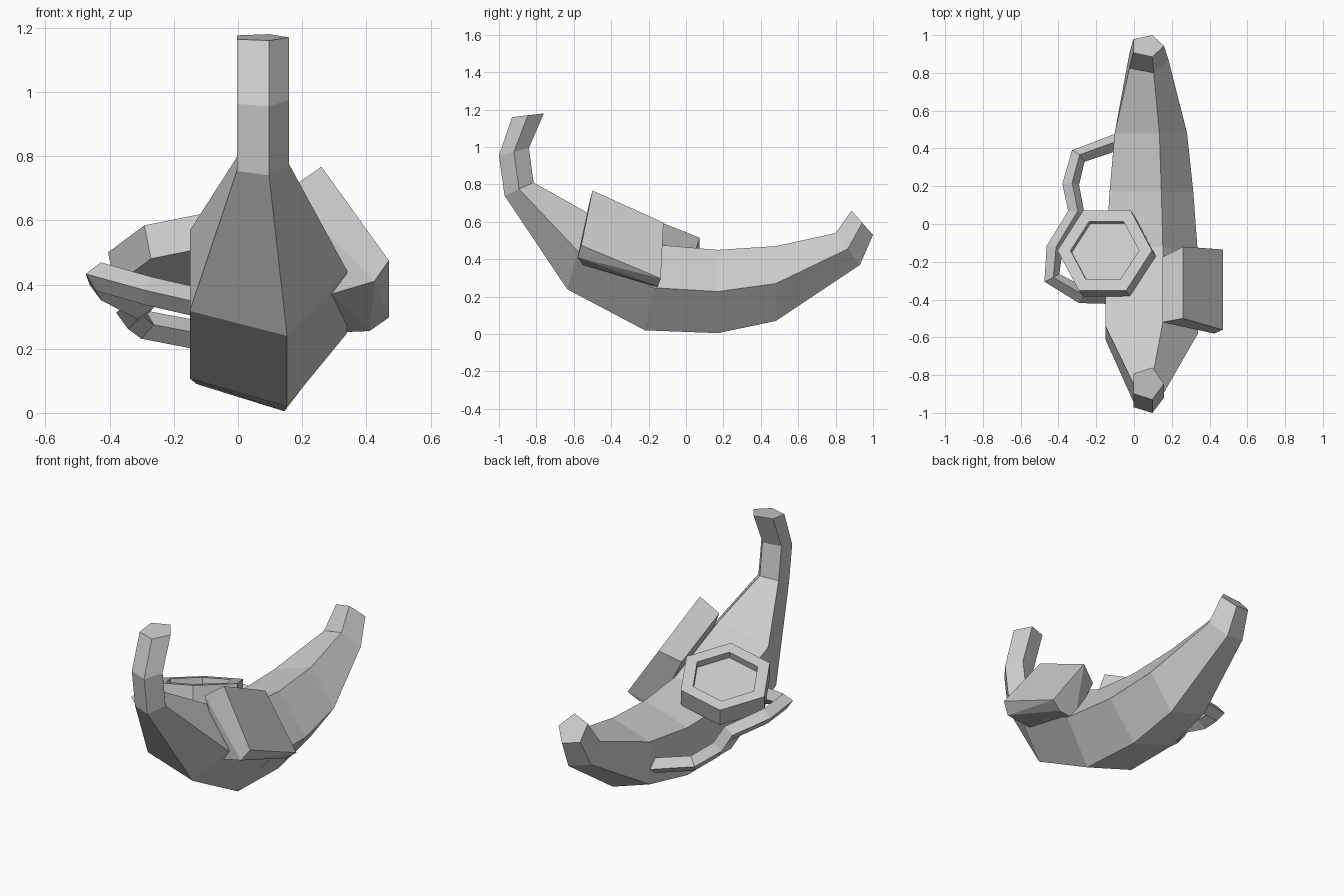
import bpy, bmesh
from math import cos, sin, pi
from mathutils import Vector

if "Cube" in bpy.data.objects:
    bpy.data.objects.remove(bpy.data.objects["Cube"])


def finish(bm, name):
    bmesh.ops.recalc_face_normals(bm, faces=bm.faces)
    mesh = bpy.data.meshes.new(name)
    bm.to_mesh(mesh)
    bm.free()
    ob = bpy.data.objects.new(name, mesh)
    bpy.context.collection.objects.link(ob)
    return ob


def loft(name, rings, closed_ends=True):
    bm = bmesh.new()
    vs = [[bm.verts.new(p) for p in r] for r in rings]
    n = len(rings[0])
    for a, b in zip(vs, vs[1:]):
        for i in range(n):
            j = (i + 1) % n
            bm.faces.new((a[i], a[j], b[j], b[i]))
    if closed_ends:
        bm.faces.new(vs[0])
        bm.faces.new(vs[-1])
    return finish(bm, name)


# Curved body: pentagon stations given as outer (y, z), inner (y, z), x radius
stations = [
    ((-.93, 1.16), (-.76, 1.18), .09),
    ((-1.0, .955), (-.84, .995), .09),
    ((-.97, .74), (-.815, .81), .09),
    ((-.635, .24), (-.52, .645), .271),
    ((-.22, .02), (-.12, .475), .27),
    ((.17, .005), (.17, .45), .245),
    ((.48, .07), (.48, .47), .212),
    ((.93, .37), (.80, .54), .115),
    ((1.0, .53), (.885, .66), .09),
]
rings = []
for outer, inner, r in stations:
    o, q = Vector(outer), Vector(inner)
    mid, half = (o + q) / 2, (q - o) / 2 / sin(2 * pi / 5)
    ring = []
    for k in range(5):
        a = 2 * pi * k / 5
        p = mid + half * sin(a)
        ring.append((.069 + r * cos(a), p.x, p.y))
    rings.append(ring)
loft("curved_body", rings)

# Tilted hexagonal dish with a recessed floor
normal = Vector((-.2, .29, 1)).normalized()
u = Vector((1, 0, .2)).normalized()
v = normal.cross(u)
centre = Vector((-.155, -.14, .55))


def hexagon(r, h):
    return [centre + normal * h + (u * cos(k * pi / 3) + v * sin(k * pi / 3)) * r
            for k in range(6)]


loft("hex_dish", [hexagon(.255, -.11), hexagon(.255, 0),
                  hexagon(.185, 0), hexagon(.185, -.04)])

# Side block: chamfered slab leaning on the right of the body
bm = bmesh.new()
for p in [(.26, -.12, .596), (.26, -.50, .767), (.47, -.56, .475), (.47, -.135, .297),
          (.41, -.15, .255), (.425, -.58, .41), (.15, -.52, .69), (.15, -.175, .54),
          (.29, -.55, .37), (.29, -.16, .25)]:
    bm.verts.new(p)
bmesh.ops.convex_hull(bm, input=bm.verts)
bmesh.ops.dissolve_limit(bm, angle_limit=.06, verts=bm.verts, edges=bm.edges)
finish(bm, "side_block")

# Side handle: bent bar on the left, both ends buried in the body
path = [(-.06, -.38, .33), (-.28, -.375, .38), (-.435, -.285, .425), (-.42, -.13, .395),
        (-.305, .06, .335), (-.335, .21, .305), (-.295, .36, .275), (-.06, .445, .23)]
curve = bpy.data.curves.new("side_handle", 'CURVE')
curve.dimensions = '3D'
curve.bevel_depth = .045
curve.bevel_resolution = 0
curve.use_fill_caps = True
sp = curve.splines.new('POLY')
sp.points.add(len(path) - 1)
for pt, co in zip(sp.points, path):
    pt.co = (*co, 1)
sp.use_smooth = False
handle = bpy.data.objects.new("side_handle", curve)
bpy.context.collection.objects.link(handle)
